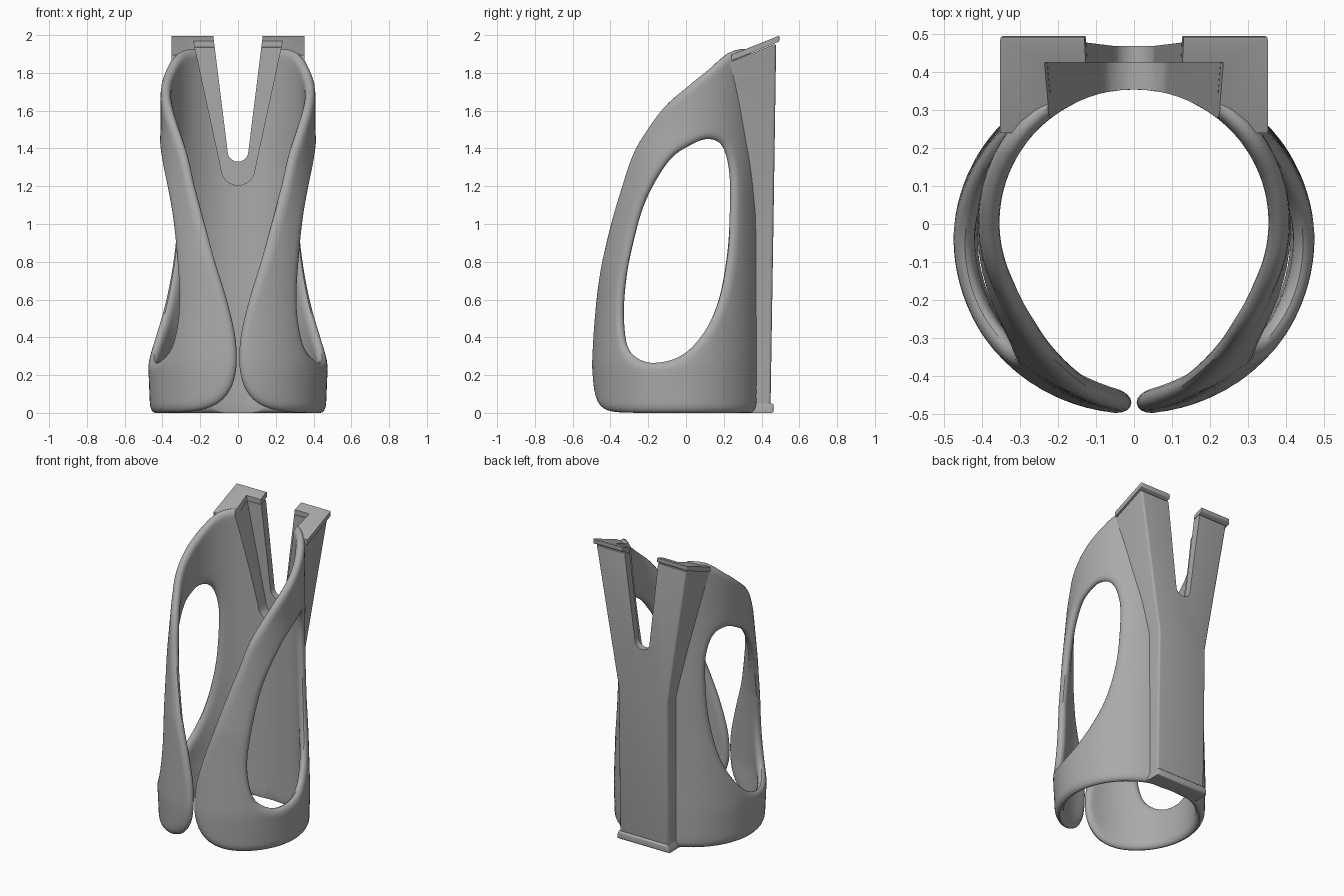
import bpy, bmesh, math
from mathutils import Vector

cube = bpy.data.objects.get("Cube")
if cube:
    bpy.data.objects.remove(cube)

grey = bpy.data.materials.new("satin_grey")
grey.use_nodes = True
colour = (0.4, 0.4, 0.4, 1)
grey.diffuse_color = colour
grey.node_tree.nodes["Principled BSDF"].inputs["Base Color"].default_value = colour

HALF = 0.028      # half the wall thickness
CAP = 0.05        # length of the rounded rim


def lerp_table(table, z):
    """Piecewise linear lookup, held constant at the ends."""
    if z <= table[0][0]:
        return table[0][1]
    for (z0, v0), (z1, v1) in zip(table, table[1:]):
        if z <= z1:
            return v0 + (v1 - v0) * (z - z0) / (z1 - z0)
    return table[-1][1]


def ring(z):
    """Half width, half depth and centre y of the tapered tube."""
    width = lerp_table([(0, .465), (.25, .475), (1.5, .41)], z)
    front = lerp_table([(0, -.49), (.25, -.5), (.8, -.475), (1.5, -.4)], z)
    return width, (.41 - front) / 2, (.41 + front) / 2


def on_tube(a, z, inset):
    rx, ry, c = ring(z)
    return Vector(((rx - inset) * math.sin(a), c + (ry - inset) * math.cos(a), z))


def from_side(y, z):
    rx, ry, c = ring(z)
    return math.acos(max(-1, min(1, (y - c) / ry))), z


def from_front(x, z):
    return math.pi - math.asin(x / ring(z)[0]), z


def make(name, bm):
    bmesh.ops.recalc_face_normals(bm, faces=bm.faces)
    me = bpy.data.meshes.new(name)
    bm.to_mesh(me)
    bm.free()
    me.materials.append(grey)
    ob = bpy.data.objects.new(name, me)
    bpy.context.collection.objects.link(ob)
    return ob


def prism(name, outline, y0, y1, shape=None, bevel=0):
    """Extrude an x-z outline along y, optionally reshape it, bevel the back."""
    bm = bmesh.new()
    face = bm.faces.new([bm.verts.new((x, y0, z)) for x, z in outline])
    out = bmesh.ops.extrude_face_region(bm, geom=[face])
    back = [v for v in out["geom"] if isinstance(v, bmesh.types.BMVert)]
    for v in back:
        v.co.y = y1
    if shape:
        for v in bm.verts:
            shape(v.co, v in back)
    if bevel:
        edges = [e for e in bm.edges if all(v in back for v in e.verts)]
        bmesh.ops.bevel(bm, geom=edges, offset=bevel, segments=3, profile=.5, affect='EDGES')
    return make(name, bm)


def cut(ob, *cutters):
    for c in cutters:
        m = ob.modifiers.new("cut", 'BOOLEAN')
        m.operation, m.solver, m.object = 'DIFFERENCE', 'EXACT', c


def finish(ob, angle):
    """Bake the modifiers and smooth the gentle edges."""
    bpy.context.view_layer.update()
    dg = bpy.context.evaluated_depsgraph_get()
    me = bpy.data.meshes.new_from_object(ob.evaluated_get(dg))
    ob.modifiers.clear()
    ob.data = me
    bpy.ops.object.select_all(action='DESELECT')
    ob.select_set(True)
    bpy.context.view_layer.objects.active = ob
    bpy.ops.object.shade_smooth_by_angle(angle=math.radians(angle))


def spline(pts, steps=16):
    """Closed Catmull-Rom curve."""
    out, n = [], len(pts)
    for i in range(n):
        p0, p1, p2, p3 = (Vector(pts[(i + k) % n]) for k in (-1, 0, 1, 2))
        for j in range(steps):
            t = j / steps
            out.append(.5 * (2 * p1 + (p2 - p0) * t + (2 * p0 - 5 * p1 + 4 * p2 - p3) * t * t
                             + (3 * p1 - p0 - 3 * p2 + p3) * t ** 3))
    return out


CENTRE = Vector((1.75, .85))
ARC = .43         # turns angle into length along the wall


def radius_at(curve, theta):
    """Distance from the centre to a closed curve in one direction."""
    d = Vector((math.cos(theta), math.sin(theta)))
    best = 0
    for p, q in zip(curve, curve[1:] + curve[:1]):
        p, q = ((v - CENTRE) * 1 for v in (p, q))
        p.x *= ARC
        q.x *= ARC
        e = q - p
        den = d.x * e.y - d.y * e.x
        if abs(den) > 1e-9:
            r = (p.x * e.y - p.y * e.x) / den
            s = (p.x * d.y - p.y * d.x) / den
            if r > 0 and -1e-6 <= s <= 1 + 1e-6:
                best = max(best, r)
    return best


# Side window and outer edge of one half of the wall
window = spline([from_side(y, z) for y, z in [
    (-.19, .265), (-.3, .31), (-.345, .4), (-.355, .58), (-.325, .8), (-.24, 1.1), (-.1, 1.33),
    (.03, 1.42), (.13, 1.45), (.21, 1.41), (.25, 1.28), (.255, 1.1), (.24, .85), (.19, .6),
    (.1, .42), (-.03, .3)]])
edge = [(-.2, 0)] + [(.4 * k, 0) for k in range(1, 6)]
edge += [from_front(x, z) for x, z in [
    (.3, .004), (.19, .02), (.1, .06), (.04, .13), (.012, .22), (.008, .32), (.022, .44),
    (.07, .62), (.13, .8), (.19, 1.0), (.25, 1.2), (.305, 1.4)]]
edge += [from_side(y, z) for y, z in [(-.14, 1.6), (0, 1.72), (.12, 1.81), (.25, 1.91)]]
edge += [(.5, 1.93), (.2, 1.93), (-.2, 1.93), (-.2, 1.5), (-.2, 1), (-.2, .5)]
edge = spline(edge)

# Wall half: a rounded strip swept around the window
bm = bmesh.new()
loops = []
for i in range(160):
    th = math.tau * i / 160
    r0, r1 = radius_at(window, th), radius_at(edge, th)
    cap = min(CAP, (r1 - r0) / 2.2)
    section = [(r1 - cap + cap * math.cos(k * math.pi / 8), HALF * math.sin(k * math.pi / 8))
               for k in range(-4, 5)]
    inner = [(r0 + cap - cap * math.cos(k * math.pi / 8), HALF * math.sin(k * math.pi / 8))
             for k in range(4, -5, -1)]
    mids = [(r0 + cap) + (r1 - r0 - 2 * cap) * k / 10 for k in range(1, 10)]
    section += [(d, HALF) for d in reversed(mids)] + inner + [(d, -HALF) for d in mids]
    loop = []
    for d, off in section:
        a, z = CENTRE.x + d * math.cos(th) / ARC, CENTRE.y + d * math.sin(th)
        loop.append(bm.verts.new(on_tube(a, max(z, 0), HALF - off)))
    loops.append(loop)
for A, B in zip(loops, loops[1:] + loops[:1]):
    for k in range(len(A)):
        n = (k + 1) % len(A)
        bm.faces.new((A[k], A[n], B[n], B[k]))
wall = make("holder_wall", bm)

# Cutter that hollows the bracket along the middle of the wall
bm = bmesh.new()
rows = []
for z in [-.1, 0, .25, .8, 1.5, 2.2]:
    row = [bm.verts.new(on_tube(math.tau * k / 96, z, HALF)) for k in range(96)]
    if rows:
        for k in range(96):
            n = (k + 1) % 96
            bm.faces.new((rows[-1][k], rows[-1][n], row[n], row[k]))
    rows.append(row)
bm.faces.new(rows[0])
bm.faces.new(rows[-1])
core = make("core_cutter", bm)


def notch(name, r, z, top, y0, y1):
    """V-shaped slot with a round bottom."""
    arc = [(r * math.cos(t), z + r * math.sin(t))
           for t in (math.pi + math.pi * k / 12 for k in range(13))]
    return prism(name, arc + [(top, 2.2), (-top, 2.2)], y0, y1)


slot = notch("slot_cutter", .055, 1.385, .156, .1, .7)
recess = notch("recess_cutter", .09, 1.295, .285, .1, .425)


# Y-shaped mounting bracket on the back
def slope_bracket(co, is_back):
    if is_back:
        co.y = .447 + .016 * co.z
    if co.z > 1.5:
        co.z = 1.865 + .4 * (co.y - .25)


half = [(.185, 0), (.185, 1.03), (.34, 1.9)]
bracket = prism("mount_bracket", half + [(-x, z) for x, z in reversed(half)],
                .2, .47, slope_bracket, .014)


# Sloped top lip of the bracket
def slope_lip(co, is_back):
    co.z += .4 * (co.y - .25)


lip = prism("top_lip", [(-.352, 1.868), (.352, 1.868), (.352, 1.9), (-.352, 1.9)],
            .24, .495, slope_lip, .01)

# Small flared foot at the base of the bracket
foot = prism("bracket_foot", [(-.195, 0), (.195, 0), (.195, .022), (.185, .05),
                              (-.185, .05), (-.195, .022)], .3, .464, None, .012)

cut(wall, recess)
mirror = wall.modifiers.new("mirror", 'MIRROR')
mirror.use_mirror_merge = False
cut(bracket, core, recess, slot)
cut(lip, core, recess, slot)
cut(foot, core)
for ob in (wall, bracket, lip, foot):
    finish(ob, 35)
for c in (core, slot, recess):
    bpy.data.objects.remove(c)
